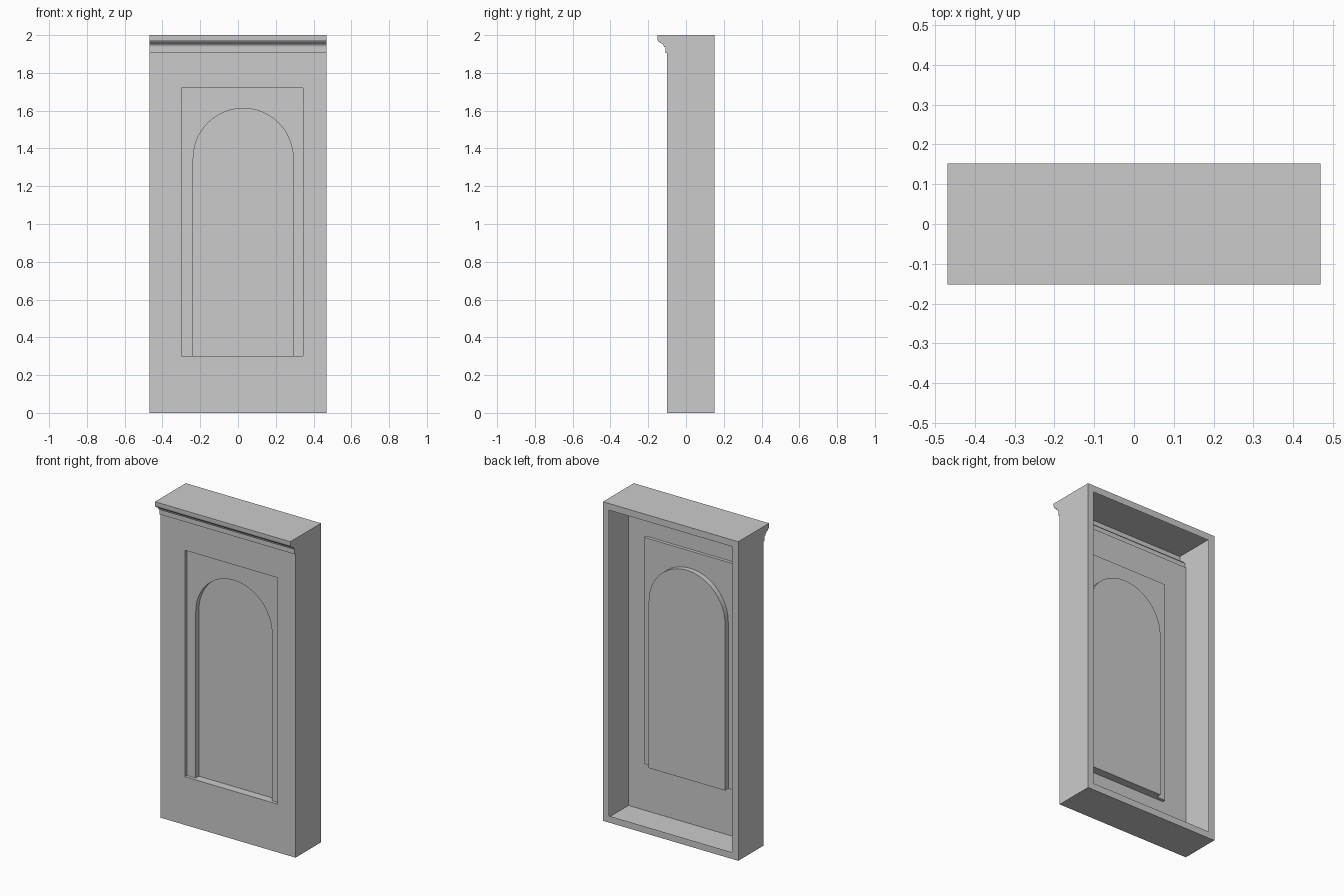
import bpy, bmesh, math

if "Cube" in bpy.data.objects:
    bpy.data.objects.remove(bpy.data.objects["Cube"])

W = 0.469            # half width
YF, YB = -0.10, 0.152
D1, D2 = YF + 0.02, YF + 0.052   # depths of the square and arched recesses
XL, XR, ZB, ZT = -0.298, 0.345, 0.302, 1.721
AC, AR, AS = 0.0275, 0.2645, 1.348   # arch centre, radius, spring height
Z_CORNICE = 1.905


def make(name, faces, smooth=False):
    """Build a sheet object from a list of faces given as point lists."""
    bm = bmesh.new()
    for pts in faces:
        bm.faces.new([bm.verts.new(p) for p in pts])
    bmesh.ops.remove_doubles(bm, verts=bm.verts, dist=1e-5)
    me = bpy.data.meshes.new(name)
    bm.to_mesh(me)
    bm.free()
    ob = bpy.data.objects.new(name, me)
    bpy.context.collection.objects.link(ob)
    if smooth:
        bpy.ops.object.select_all(action='DESELECT')
        ob.select_set(True)
        bpy.context.view_layer.objects.active = ob
        bpy.ops.object.shade_smooth_by_angle(angle=math.radians(35))
    return ob


def ring(outer, inner, y, flip=False):
    """Flat rectangular frame at depth y; rectangles are (x0, x1, z0, z1)."""
    def corners(r):
        return [(r[0], y, r[2]), (r[1], y, r[2]), (r[1], y, r[3]), (r[0], y, r[3])]
    o, i = corners(outer), corners(inner)
    fs = [[o[k], o[(k + 1) % 4], i[(k + 1) % 4], i[k]] for k in range(4)]
    return [f[::-1] for f in fs] if flip else fs


def walls(path, y0, y1):
    """Reveal walls running from depth y0 to y1 along an (x, z) path."""
    return [[(a[0], y0, a[1]), (b[0], y0, b[1]), (b[0], y1, b[1]), (a[0], y1, a[1])]
            for a, b in zip(path, path[1:])]


# casing: side profile with moulded cornice, swept across the width
profile = [(YB, 0), (YF, 0), (YF, Z_CORNICE), (-0.109, Z_CORNICE), (-0.109, 1.938),
           (-0.117, 1.938), (-0.118, 1.945), (-0.122, 1.951), (-0.130, 1.956),
           (-0.139, 1.960), (-0.146, 1.966), (-0.151, 1.974), (-0.152, 1.982),
           (-0.152, 2), (YB, 2)]
casing = [[(-W, y, z) for y, z in reversed(profile)], [(W, y, z) for y, z in profile]]
casing[0].reverse()
casing[1].reverse()
casing[0] = casing[0][::-1]
for k, ((y0, z0), (y1, z1)) in enumerate(zip(profile, profile[1:])):
    if k != 1:       # the plain front is made separately
        casing.append([(-W, y0, z0), (-W, y1, z1), (W, y1, z1), (W, y0, z0)])
make("casing_with_cornice", casing, True)

# back rim around the open back
make("back_rim", ring((-W, W, 0, 2), (-W + 0.042, W - 0.042, 0.042, 1.958), YB, True))

# front sheet around the square recess
make("front_sheet", ring((-W, W, 0, Z_CORNICE), (XL, XR, ZB, ZT), YF))

# recessed surround with an arched opening
arch = [(AC + AR, ZB)]
arch += [(AC + AR * math.cos(t), AS + AR * math.sin(t))
         for t in [math.pi * i / 24 for i in range(25)]]
arch += [(AC - AR, ZB)]
corners = [(XL, ZB), (XL, ZT), (XR, ZT), (XR, ZB)]
surround = [[(x, D1, z) for x, z in (corners + arch)][::-1]]
surround += walls(corners[::-1], YF, D1)
surround += walls([(XL, ZB), (AC - AR, ZB), (AC + AR, ZB), (XR, ZB)], YF, D1)
make("recess_surround", surround, True)

# arched niche: reveal, sill and back panel
niche = walls(arch, D1, D2) + walls([(AC - AR, ZB), (AC + AR, ZB)], D1, D2)
niche.append([(x, D2, z) for x, z in arch])
ob = make("arched_niche", niche, True)

# make every sheet's faces agree with the outward side
for ob in bpy.data.objects:
    bm = bmesh.new()
    bm.from_mesh(ob.data)
    for f in bm.faces:
        f.normal_update()
        c, n = f.calc_center_median(), f.normal
        if ob.name in ("casing_with_cornice", "back_rim"):
            out = n.x * c.x + n.y * c.y + n.z * (c.z - 1.0)
        elif abs(n.y) > 0.9:
            out = -n.y
        else:
            out = n.x * (AC - c.x) + n.z * (1.0 - c.z)
        if out < 0:
            f.normal_flip()
    bm.to_mesh(ob.data)
    bm.free()
